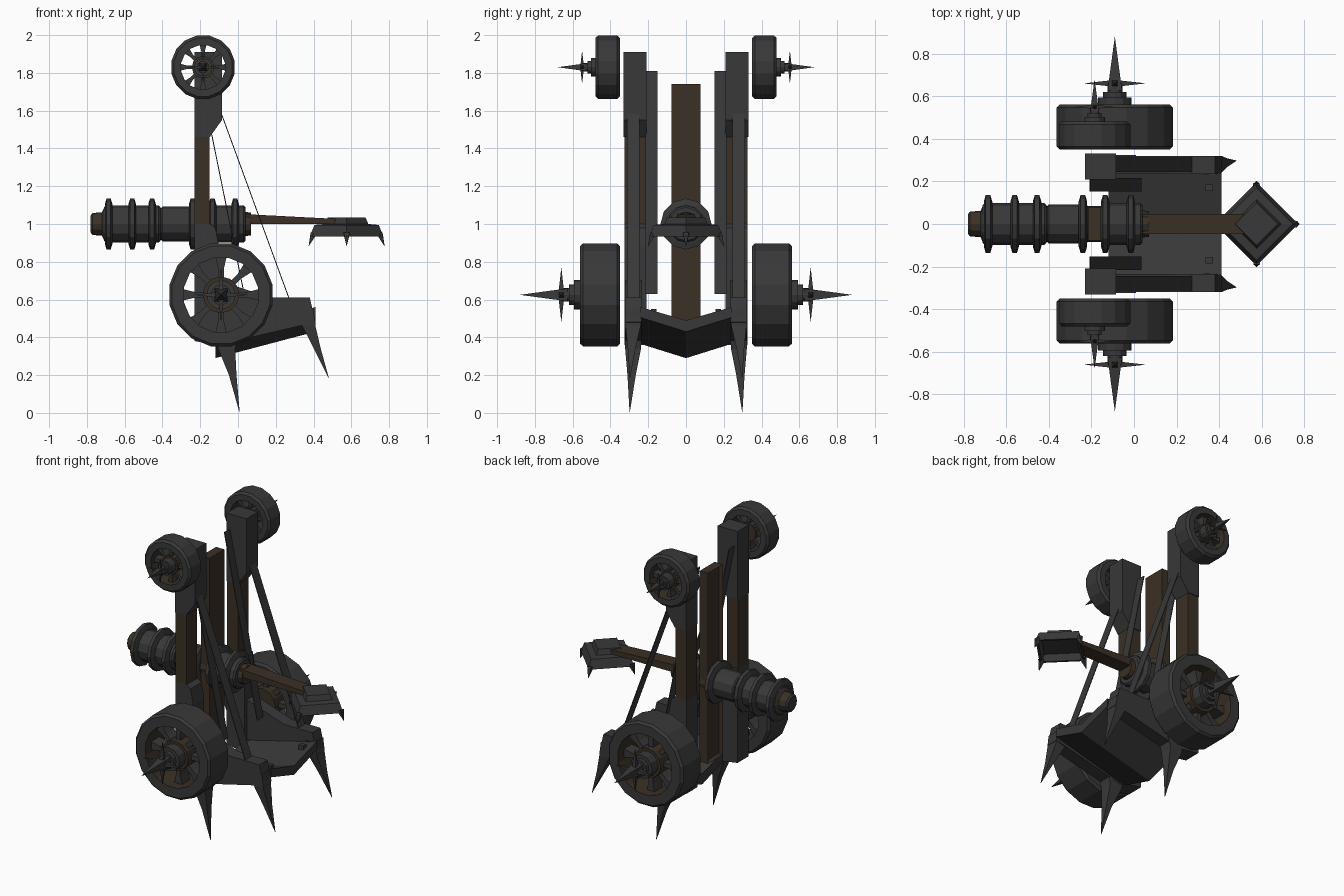
import bpy, bmesh, math
from mathutils import Vector

if "Cube" in bpy.data.objects:
    bpy.data.objects.remove(bpy.data.objects["Cube"])


def material(name, rgb):
    m = bpy.data.materials.new(name)
    m.diffuse_color = (*rgb, 1)
    m.use_nodes = True
    m.node_tree.nodes["Principled BSDF"].inputs["Base Color"].default_value = m.diffuse_color
    return m


IRON = material("dark iron", (0.040, 0.040, 0.041))
WOOD = material("dark wood", (0.043, 0.030, 0.019))


def make(name, verts, faces, mats=(IRON,), idx=None):
    me = bpy.data.meshes.new(name)
    me.from_pydata([tuple(v) for v in verts], [], faces)
    for m in mats:
        me.materials.append(m)
    if idx:
        for p, i in zip(me.polygons, idx):
            p.material_index = i
    bm = bmesh.new()
    bm.from_mesh(me)
    bmesh.ops.recalc_face_normals(bm, faces=bm.faces)
    bm.to_mesh(me)
    bm.free()
    ob = bpy.data.objects.new(name, me)
    bpy.context.collection.objects.link(ob)
    return ob


def loft(name, rings, mats=(IRON,), idx=None, closed=False):
    """Skin equal-sized rings; idx gives a material per band."""
    n, k = len(rings[0]), len(rings)
    verts = [v for r in rings for v in r]
    faces, fi = [], []
    for a in range(k if closed else k - 1):
        b = (a + 1) % k
        for i in range(n):
            j = (i + 1) % n
            faces.append((a * n + i, a * n + j, b * n + j, b * n + i))
            fi.append(idx[a] if idx else 0)
    if not closed:
        faces += [tuple(range(n)), tuple(range((k - 1) * n, k * n))]
        fi += [fi[0], fi[-1]]
    return make(name, verts, faces, mats, fi)


def lathe(name, profile, axis, center, n, mats=(IRON,), idx=None, closed=False, turn=0.0):
    """Spin (radius, distance) pairs around an axis through center."""
    c = Vector(center)
    rings = []
    for r, h in profile:
        ring = []
        for i in range(n):
            t = 2 * math.pi * i / n + turn
            u, v = r * math.cos(t), r * math.sin(t)
            p = {"x": (h, u, v), "y": (u, h, v), "z": (u, v, h)}[axis]
            ring.append(c + Vector(p))
        rings.append(ring)
    return loft(name, rings, mats, idx, closed)


def prism(name, outline, y0, y1, mat=IRON):
    """Extrude an x-z outline across y."""
    return loft(name, [[(x, y, z) for x, z in outline] for y in (y0, y1)], (mat,))


def rect(x0, x1, z0, z1):
    return [(x0, z0), (x1, z0), (x1, z1), (x0, z1)]


def claw(name, sections):
    """Curved spike through (x, y, z, half_x, half_y) sections."""
    return loft(name, [[(x - a, y - b, z), (x + a, y - b, z), (x + a, y + b, z), (x - a, y + b, z)]
                       for x, y, z, a, b in sections])


def spike(name, base, tip, r):
    base, tip = Vector(base), Vector(tip)
    d = (tip - base).normalized()
    u = d.orthogonal().normalized()
    w = d.cross(u)
    ring = [base + u * r, base + w * r, base - u * r, base - w * r]
    return make(name, ring + [tip], [(0, 1, 2, 3)] + [(i, (i + 1) % 4, 4) for i in range(4)])


def wheel(name, s, x, z, R, inner, y0, y1, star_y, star, tip):
    c = (x, 0, z)
    b = 0.014
    # Chamfered iron rim with a wooden inner wall
    lathe(name + "_rim", [(inner, s * y0), (R - b, s * y0), (R, s * (y0 + b)), (R, s * (y1 - b)),
                          (R - b, s * y1), (inner, s * y1)], "y", c, 16, (IRON, WOOD),
          (0, 0, 0, 0, 0, 1), True, math.pi / 16)
    # Spokes
    ym, hy, hw = s * (y0 + y1) / 2, (y1 - y0) * 0.2, R * 0.055
    for i in range(8):
        t = i * math.pi / 4
        d, e = Vector((math.cos(t), 0, math.sin(t))), Vector((-math.sin(t), 0, math.cos(t)))
        rings = []
        for r, w in ((R * 0.15, hw), (R * 0.5, hw), (inner + 0.005, hw * 2)):
            p = Vector(c) + d * r + Vector((0, ym, 0))
            rings.append([p + e * (w * a) + Vector((0, hy * q, 0))
                          for a, q in ((-1, -1), (1, -1), (1, 1), (-1, 1))])
        loft(name + "_spoke", rings)
    # Stepped hub: wooden core, iron cap
    h = R * 0.28
    g = (star_y - y1) / 3
    lathe(name + "_hub", [(h * 1.25, s * (y0 + 0.03)), (h * 1.25, s * (y1 - 0.03)), (h, s * (y1 - 0.03)),
                          (h, s * (y1 + g)), (h * 0.7, s * (y1 + g)), (h * 0.7, s * (y1 + 1.8 * g)),
                          (h * 0.45, s * (y1 + 1.8 * g)), (h * 0.45, s * star_y)],
          "y", c, 12, (WOOD, IRON), (0, 0, 1, 1, 1, 1, 1))
    # Long hub spike with four cross spikes
    spike(name + "_hub_spike", (x, s * (y1 + 2 * g), z), (x, s * tip, z), h * 0.62)
    for dx, dz in ((1, 0), (-1, 0), (0, 1), (0, -1)):
        spike(name + "_cross_spike", (x, s * star_y, z), (x + dx * star, s * star_y, z + dz * star), h * 0.3)


for s in (-1, 1):
    wheel("large_wheel", s, -0.09, 0.625, 0.278, 0.20, 0.35, 0.56, 0.66, 0.145, 0.88)
    wheel("small_wheel", s, -0.185, 1.83, 0.171, 0.118, 0.35, 0.48, 0.55, 0.088, 0.68)

    # Upright posts: iron head, wooden shaft, iron foot with side beam
    prism("post_head", [(-0.23, 1.46), (-0.15, 1.46), (-0.085, 1.55), (-0.085, 1.91), (-0.23, 1.91)],
          s * 0.21, s * 0.33)
    prism("post_shaft", rect(-0.23, -0.15, 1.0, 1.46), s * 0.215, s * 0.325, WOOD)
    prism("post_foot", [(-0.23, 0.38), (-0.10, 0.36), (-0.10, 0.88), (-0.12, 0.98), (-0.15, 1.0), (-0.23, 1.0)],
          s * 0.21, s * 0.325)
    prism("side_beam", [(-0.10, 0.36), (0.41, 0.48), (0.38, 0.61), (0.17, 0.61), (-0.10, 0.70)],
          s * 0.235, s * 0.32)

    # Thin sloping braces
    prism("outer_brace", [(-0.10, 1.61), (0.27, 0.60), (0.275, 0.60), (-0.095, 1.61)], s * 0.245, s * 0.312)
    prism("inner_brace", [(-0.21, 1.81), (0.03, 0.63), (0.035, 0.63), (-0.205, 1.81)], s * 0.152, s * 0.215)

    # Claws under the base and the small floor hooks
    claw("rear_claw", [(-0.06, s * 0.278, 0.44, 0.07, 0.046), (-0.06, s * 0.28, 0.34, 0.045, 0.042),
                       (-0.028, s * 0.288, 0.20, 0.02, 0.022), (0.008, s * 0.298, 0.005, 0.001, 0.001)])
    claw("front_claw", [(0.365, s * 0.275, 0.55, 0.035, 0.045), (0.375, s * 0.28, 0.46, 0.035, 0.04),
                        (0.42, s * 0.288, 0.34, 0.018, 0.02), (0.48, s * 0.297, 0.185, 0.001, 0.001)])
    prism("floor_hook", rect(0.335, 0.37, 0.50, 0.55), s * 0.155, s * 0.185)

# V-shaped sloping floor
floor = []
for x, top, bottom in ((-0.12, 0.36, 0.29), (0.41, 0.49, 0.43)):
    floor.append([(x, -0.24, top + 0.07), (x, 0, top), (x, 0.24, top + 0.07),
                  (x, 0.24, bottom + 0.075), (x, 0, bottom), (x, -0.24, bottom + 0.075)])
loft("floor", floor)

# Central plank with a sunken back panel
plank = prism("centre_plank", rect(-0.215, -0.155, 0.48, 1.74), -0.078, 0.078, WOOD)
bm = bmesh.new()
bm.from_mesh(plank.data)
back = [f for f in bm.faces if f.normal.x < -0.9]
bmesh.ops.inset_region(bm, faces=back, thickness=0.015, depth=0)
for v in {v for f in back for v in f.verts}:
    v.co.x += 0.02
bm.to_mesh(plank.data)
bm.free()

# Ram log along x: wooden core, iron sleeves
Z = 1.0
lathe("ram_core", [(0.045, -0.78), (0.058, -0.77), (0.062, -0.72), (0.085, -0.71), (0.085, 0.03),
                   (0.065, 0.03), (0.06, 0.07)], "x", (0, 0, Z), 12, (IRON, WOOD), (0, 1, 0, 1, 1, 1))
for x0, x1, r in ((-0.71, -0.41, 0.098), (-0.41, -0.215, 0.092), (-0.15, 0.04, 0.098)):
    lathe("ram_sleeve", [(r - 0.01, x0), (r, x0 + 0.01), (r, x1 - 0.01), (r - 0.01, x1)],
          "x", (0, 0, Z), 12)
for x in (-0.685, -0.56, -0.455, -0.24, -0.135, -0.015):
    lathe("ram_band", [(0.105, x - 0.02), (0.135, x - 0.011), (0.135, x + 0.011), (0.105, x + 0.02)],
          "x", (0, 0, Z), 12)

# Arm and hollow diamond-shaped head
prism("arm", [(0.04, 1.0), (0.56, 1.0), (0.56, 1.025), (0.04, 1.052)], -0.048, 0.048, WOOD)
H = (0.575, 0, 0)
lathe("head_shell", [(0.10, 1.035), (0.115, 1.0), (0.17, 0.995), (0.195, 0.935), (0.175, 0.935),
                     (0.15, 0.975), (0.02, 0.98)], "z", H, 4)
for dx, dy in ((1, 0), (-1, 0), (0, 1), (0, -1)):
    spike("head_claw", (H[0] + dx * 0.175, dy * 0.175, 0.95), (H[0] + dx * 0.202, dy * 0.202, 0.88), 0.022)
